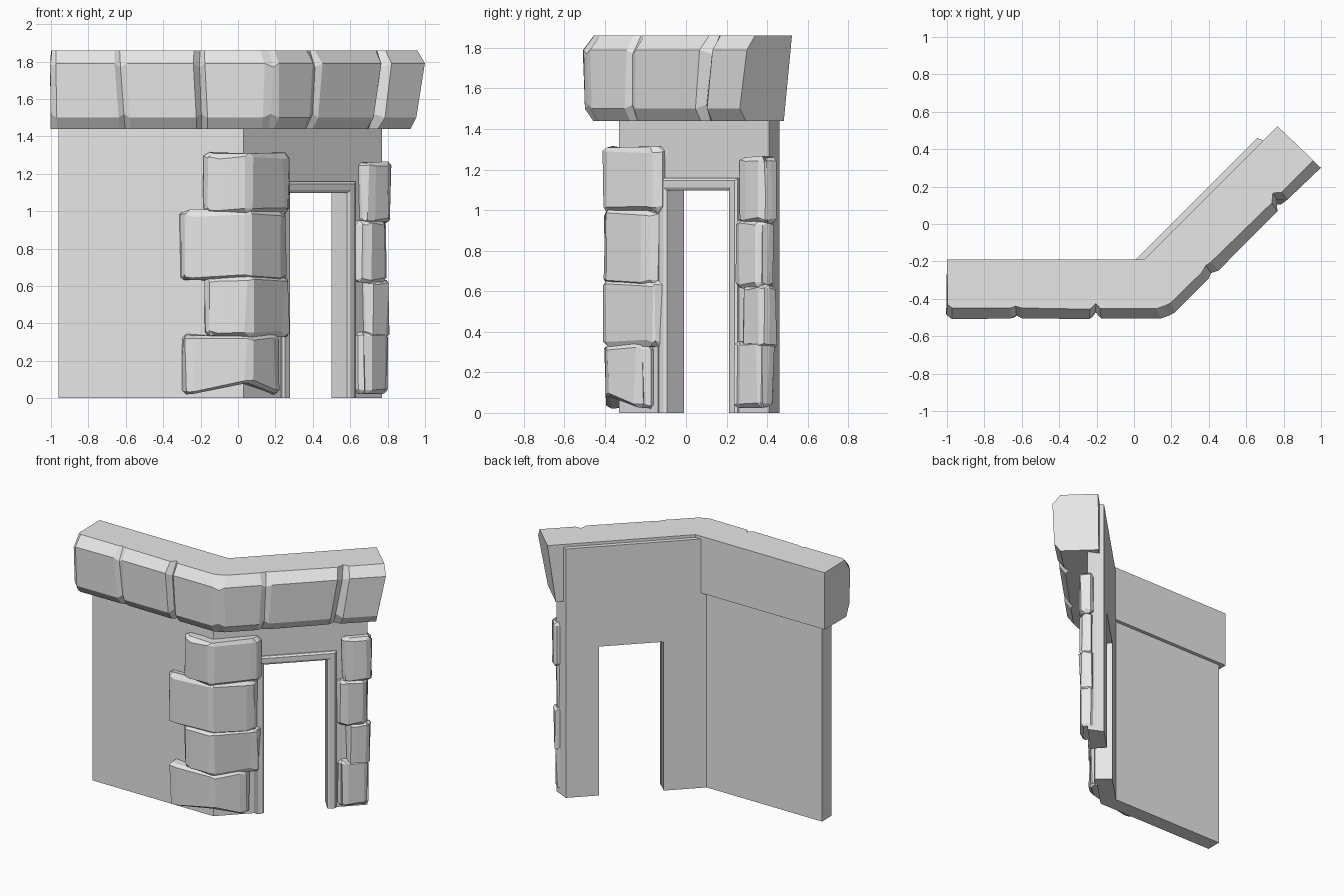
import bpy, bmesh, random
from mathutils import Vector

random.seed(4)
cube = bpy.data.objects.get("Cube")
if cube:
    bpy.data.objects.remove(cube, do_unlink=True)

stone_grey = bpy.data.materials.new("stone_grey")
stone_grey.use_nodes = True
stone_grey.diffuse_color = (0.8, 0.8, 0.8, 1)
stone_grey.node_tree.nodes["Principled BSDF"].inputs["Base Color"].default_value = (0.8, 0.8, 0.8, 1)


def diag(s, d):
    """Plan point on the angled wing: s runs along it, d faces outward."""
    return ((s + d) / 2, (s - d) / 2)


def loft(name, rings, bevel=0, jitter=0, adjust=None):
    """Skin a list of equal rings, cap both ends, optionally chip the edges."""
    bm = bmesh.new()
    rows = [[bm.verts.new(p) for p in ring] for ring in rings]
    n = len(rows[0])
    for a, b in zip(rows, rows[1:]):
        for i in range(n):
            j = (i + 1) % n
            bm.faces.new((a[i], a[j], b[j], b[i]))
    bm.faces.new(rows[0])
    bm.faces.new(rows[-1])
    bmesh.ops.recalc_face_normals(bm, faces=bm.faces)
    if bevel:
        bmesh.ops.bevel(bm, geom=bm.edges[:], offset=bevel, segments=1,
                        profile=0.5, affect='EDGES')
    for v in bm.verts:
        if jitter:
            v.co += Vector([random.uniform(-jitter, jitter) for _ in range(3)])
        if adjust:
            adjust(v)
    bmesh.ops.recalc_face_normals(bm, faces=bm.faces)
    mesh = bpy.data.meshes.new(name)
    bm.to_mesh(mesh)
    bm.free()
    mesh.materials.append(stone_grey)
    obj = bpy.data.objects.new(name, mesh)
    bpy.context.collection.objects.link(obj)
    return obj


def prism(name, plan, z0, z1, **kw):
    return loft(name, [[(x, y, z) for x, y in plan] for z in (z0, z1)], **kw)


# Walls: straight wing, then angled wing with the doorway notch
WALL_TOP, DOOR_TOP = 1.84, 1.10
DOOR_A, DOOR_B = 0.18, 0.80
FRONT, BACK = 0.36, 0.20
prism("straight_wall", [(-0.96, -0.33), (0.03, -0.33), (-0.017, -0.217), (-0.96, -0.217)],
      0, WALL_TOP)


def door_wall_ring(s0, s1, d):
    outline = [(s0, 0), (DOOR_A, 0), (DOOR_A, DOOR_TOP), (DOOR_B, DOOR_TOP),
               (DOOR_B, 0), (s1, 0), (s1, WALL_TOP), (s0, WALL_TOP)]
    return [(*diag(s, d), z) for s, z in outline]


loft("door_wall", [door_wall_ring(-0.30, 1.18, FRONT), door_wall_ring(-0.234, 1.12, BACK)])

# Door frame: one moulding profile carried up, across and down
profile = [(-0.004, 0.30), (-0.004, 0.372), (0.012, 0.385), (0.045, 0.385),
           (0.058, 0.372), (0.058, 0.30)]
frame = []
for s, side, top in ((DOOR_A, -1, 0), (DOOR_A, -1, 1), (DOOR_B, 1, 1), (DOOR_B, 1, 0)):
    frame.append([(*diag(s + side * o * 1.41, d), (DOOR_TOP + o) * top) for o, d in profile])
loft("door_frame", frame)

# Cornice: chunky section swept round the corner, pinched at each stone joint
section = [(0, 1.44), (0.84, 1.44), (0.97, 1.50), (1.0, 1.79), (0.83, 1.86), (0, 1.86)]


def straight_pair(x):
    return Vector((x, -0.19)), Vector((x, -0.51))


def angled_pair(s):
    return Vector(diag(s, 0.245)), Vector(diag(s, 0.70))


def joint(pair, t, width, pinch, lean):
    return [(pair(t - width), 1, lean), (pair(t), pinch, lean), (pair(t + width), 1, lean)]


stations = [(straight_pair(-1.0), 0.93, 0), (straight_pair(-0.97), 1, 0)]
stations += joint(straight_pair, -0.62, 0.03, 0.94, -0.06)
stations += joint(straight_pair, -0.20, 0.03, 0.89, -0.04)
corner_back, corner_front = Vector((0.055, -0.19)), Vector((0.19, -0.51))
stations += [((Vector((0.03, -0.19)), Vector((0.14, -0.51))), 1, 0),
             ((corner_back, corner_front), 0.96, 0),
             ((Vector(diag(-0.11, 0.245)), Vector(diag(-0.26, 0.70))), 1, 0)]
stations += joint(angled_pair, 0.14, 0.05, 0.95, 0.05)
stations += joint(angled_pair, 0.86, 0.06, 0.88, 0.14)
stations += [(angled_pair(1.29), 1, 0)]

cornice = []
for (back, front), pinch, lean in stations:
    along = Vector((1, 0)) if front.x < 0.12 else Vector((0.7, 0.7))
    ring = []
    for u, z in section:
        p = back.lerp(front, u * pinch) + along * lean * (z - 1.65) * (u > 0)
        if u > 0.5:
            p += Vector((random.uniform(-0.005, 0.005), random.uniform(0, 0.008)))
        if u > 0.9 and pinch < 1:
            z += 0.02 if z < 1.6 else -0.02
        ring.append((p.x, p.y, z))
    cornice.append(ring)


def undercut_end(v):
    if v.co.x + v.co.y > 1.2 and v.co.z < 1.6:
        v.co.x -= 0.04
        v.co.y -= 0.04


loft("cornice", cornice, adjust=undercut_end)

# Corner stones: wrap both wings; (left edge, end along angled wing, bottom, top)
corner_stones = [(-0.30, 0.04, 0.02, 0.34), (-0.18, 0.14, 0.33, 0.65),
                 (-0.31, 0.11, 0.63, 1.00), (-0.18, 0.15, 0.99, 1.31)]


def arch_bottom(v):
    if v.co.z < 0.1 and -0.05 < v.co.x < 0.12:
        v.co.z += 0.06


for i, (x0, s1, z0, z1) in enumerate(corner_stones):
    plan = [(x0, -0.29), (x0, -0.385), (x0 + 0.05, -0.40), (0.065, -0.405),
            diag(s1 - 0.07, 0.445), diag(s1, 0.415), diag(s1, 0.30), (0.0, -0.28)]
    prism(f"corner_stone_{i + 1}", plan, z0, z1, bevel=0.022, jitter=0.009,
          adjust=None if i else arch_bottom)

# Jamb stones beside the doorway; (start, end along angled wing, bottom, top)
jamb_stones = [(0.89, 1.19, 0.03, 0.35), (0.97, 1.21, 0.32, 0.63),
               (0.89, 1.18, 0.62, 0.95), (0.93, 1.22, 0.94, 1.26)]
for i, (s0, s1, z0, z1) in enumerate(jamb_stones):
    plan = [diag(s0, 0.30), diag(s0, 0.41), diag(s0 + 0.06, 0.445),
            diag(s1 - 0.03, 0.44), diag(s1, 0.40), diag(s1, 0.30)]
    prism(f"jamb_stone_{i + 1}", plan, z0, z1, bevel=0.018, jitter=0.008)
